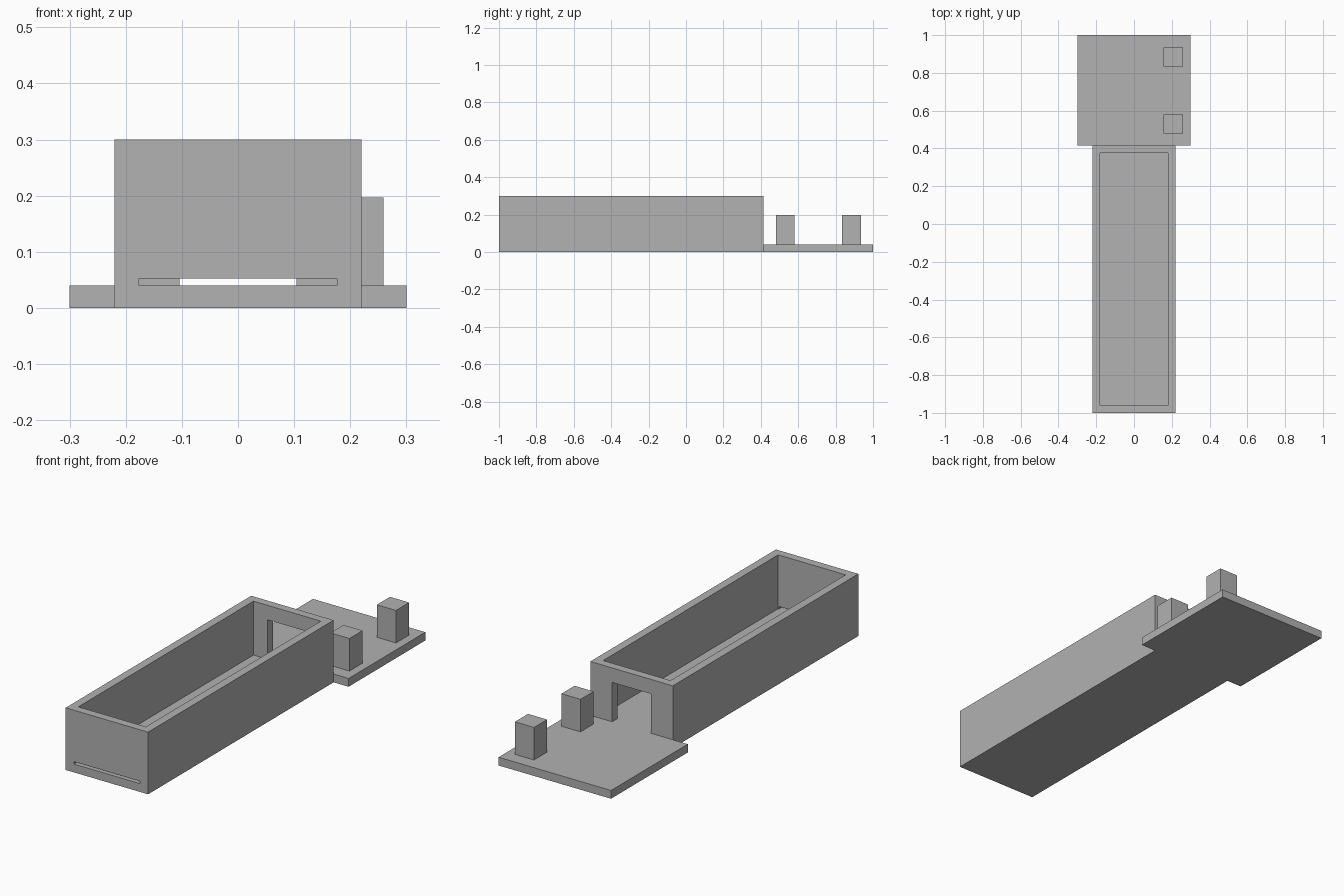
import bpy
import bmesh
from mathutils import Vector

default = bpy.data.objects.get("Cube")
if default:
    bpy.data.objects.remove(default, do_unlink=True)

grey = bpy.data.materials.new("plain grey")
colour = (0.445, 0.445, 0.445, 1)
grey.diffuse_color = colour
grey.use_nodes = True
grey.node_tree.nodes["Principled BSDF"].inputs["Base Color"].default_value = colour


def box(name, low, high):
    """Axis-aligned box between two corners."""
    low, high = Vector(low), Vector(high)
    bm = bmesh.new()
    bmesh.ops.create_cube(bm, size=1)
    for v in bm.verts:
        v.co = v.co * (high - low)
    mesh = bpy.data.meshes.new(name)
    bm.to_mesh(mesh)
    bm.free()
    mesh.materials.append(grey)
    obj = bpy.data.objects.new(name, mesh)
    obj.location = (low + high) / 2
    bpy.context.collection.objects.link(obj)
    return obj


def cut(target, low, high):
    """Subtract a box from the target, then discard the cutter."""
    cutter = box("cutter", low, high)
    cutter.hide_render = True
    mod = target.modifiers.new("cut", "BOOLEAN")
    mod.operation = "DIFFERENCE"
    mod.solver = "EXACT"
    mod.object = cutter
    bpy.context.view_layer.objects.active = target
    bpy.ops.object.modifier_apply(modifier=mod.name)
    bpy.data.objects.remove(cutter, do_unlink=True)


FLOOR = 0.04       # floor and platform thickness
WALL = 0.04
HALF = 0.22        # half width of the tray
FRONT, BACK, END = -1, 0.415, 1

# Open tray with a thin front slot and a doorway in the back wall
tray = box("tray", (-HALF, FRONT, 0), (HALF, BACK, 0.3))
inner = HALF - WALL
cut(tray, (-inner, FRONT + WALL, FLOOR), (inner, BACK - WALL, 0.4))
cut(tray, (-0.176, FRONT - 0.1, FLOOR), (0.176, FRONT + 0.1, 0.052))
cut(tray, (-0.104, BACK - 0.1, FLOOR), (0.104, BACK + 0.1, 0.23))

# Rear platform
box("platform", (-0.3, BACK, 0), (0.3, END, FLOOR))

# Two posts along the left side of the platform
for name, y in (("front_post", 0.48), ("back_post", 0.835)):
    box(name, (0.157, y, FLOOR), (0.259, y + 0.1, 0.197))
